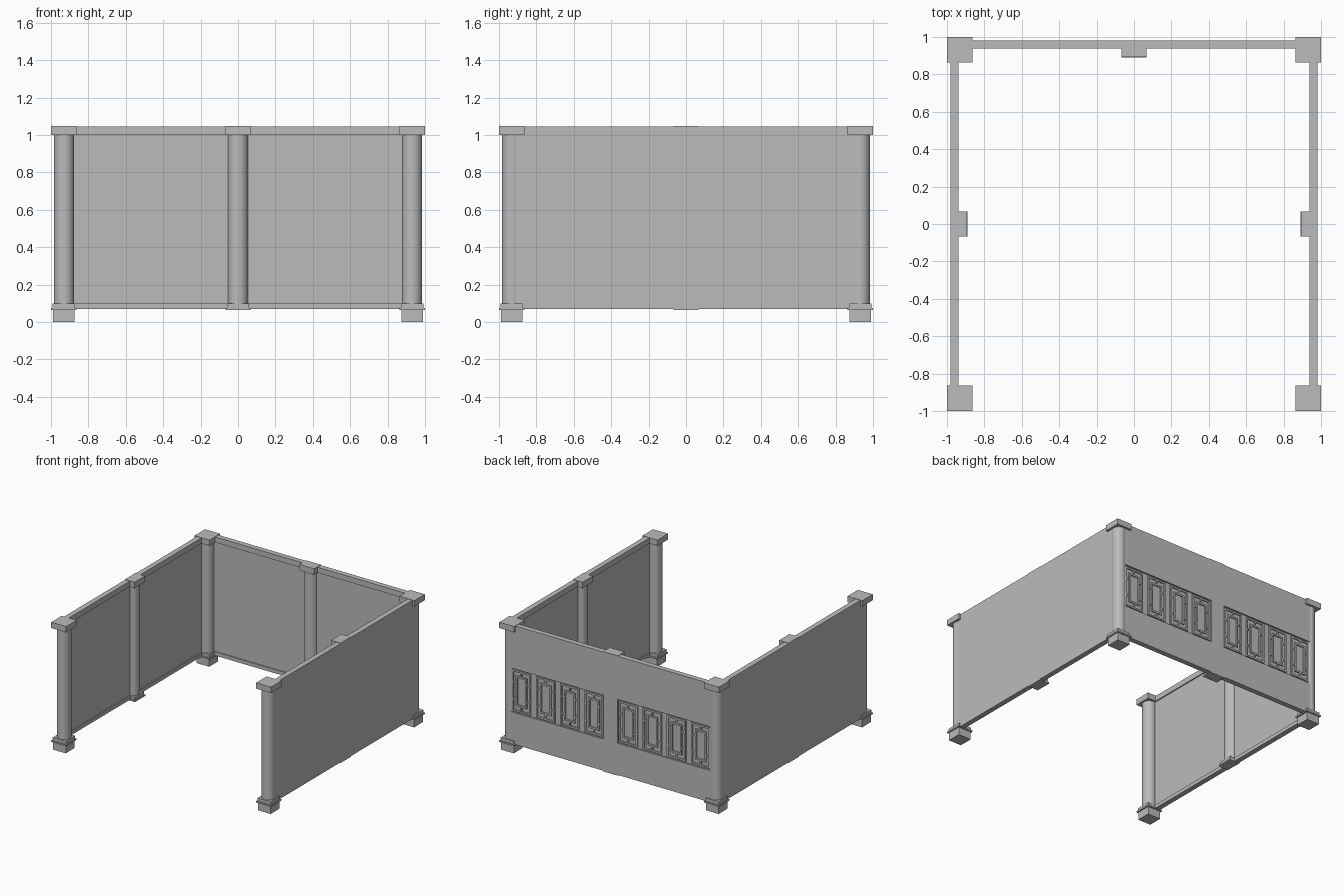
import bpy, bmesh, math
from mathutils import Matrix, Vector

cube = bpy.data.objects.get("Cube")
if cube:
    bpy.data.objects.remove(cube, do_unlink=True)

stone = bpy.data.materials.new("grey_stone")
stone.use_nodes = True
COLOUR = (0.5, 0.5, 0.5, 1)
stone.diffuse_color = COLOUR
stone.node_tree.nodes["Principled BSDF"].inputs["Base Color"].default_value = COLOUR


def add_box(bm, x0, x1, y0, y1, z0, z1):
    size = Vector((x1 - x0, y1 - y0, z1 - z0))
    centre = Vector((x0 + x1, y0 + y1, z0 + z1)) / 2
    bmesh.ops.create_cube(bm, size=1, matrix=Matrix.Translation(centre) @ Matrix.Diagonal(size.to_4d()))


def add_prism(bm, points, z0, z1):
    face = bm.faces.new([bm.verts.new((x, y, z0)) for x, y in points])
    top = bmesh.ops.extrude_face_region(bm, geom=[face])["geom"]
    bmesh.ops.translate(bm, vec=(0, 0, z1 - z0), verts=[v for v in top if isinstance(v, bmesh.types.BMVert)])


def arc(cx, cy, r, start, end, n):
    return [(cx + r * math.cos(start + (end - start) * i / n),
             cy + r * math.sin(start + (end - start) * i / n)) for i in range(n + 1)]


def finish(name, bm, turn=0, smooth=False):
    bmesh.ops.recalc_face_normals(bm, faces=bm.faces[:])
    bmesh.ops.rotate(bm, verts=bm.verts[:], matrix=Matrix.Rotation(turn, 3, "Z"))
    mesh = bpy.data.meshes.new(name)
    bm.to_mesh(mesh)
    bm.free()
    mesh.materials.append(stone)
    ob = bpy.data.objects.new(name, mesh)
    bpy.context.collection.objects.link(ob)
    bpy.ops.object.select_all(action="DESELECT")
    ob.select_set(True)
    bpy.context.view_layer.objects.active = ob
    if smooth:
        bpy.ops.object.shade_smooth_by_angle(angle=math.radians(35))
    return ob


OUT, IN, RAIL = 0.98, 0.946, 0.937
BOTTOM, TOP = 0.07, 1.045
POST = 0.93

# Walls with inner rails and half-round middle pilasters
for side, turn in (("back", 0), ("left", -math.pi / 2), ("right", math.pi / 2)):
    bm = bmesh.new()
    add_box(bm, -POST, POST, IN, OUT, BOTTOM, TOP)
    wall = finish(side + "_wall", bm, turn)

    if side == "back":
        # Two shallow recesses on the outer face
        bm = bmesh.new()
        for s in (-1, 1):
            add_box(bm, *sorted((s * 0.062, s * 0.908)), OUT - 0.012, 1.1, 0.33, 0.69)
        cutter = finish("recess_cutter", bm)
        cutter.hide_render = True
        cut = wall.modifiers.new("recess", "BOOLEAN")
        cut.operation, cut.object, cut.solver = "DIFFERENCE", cutter, "EXACT"
        bpy.context.view_layer.objects.active = wall
        bpy.ops.object.modifier_apply(modifier="recess")
        bpy.data.objects.remove(cutter, do_unlink=True)

    for name, z0, z1 in (("bottom", BOTTOM, 0.1), ("top", 1.0, TOP)):
        bm = bmesh.new()
        add_box(bm, -POST, POST, RAIL, IN, z0, z1)
        finish(f"{side}_{name}_rail", bm, turn)

    bm = bmesh.new()
    add_prism(bm, arc(0, 0.955, 0.054, math.pi, 2 * math.pi, 20), 0.09, 1.01)
    finish(side + "_pilaster", bm, turn, smooth=True)
    bm = bmesh.new()
    add_box(bm, -0.067, 0.067, 0.893, OUT, 1.0, TOP + 0.004)
    finish(side + "_pilaster_cap", bm, turn)
    bm = bmesh.new()
    add_box(bm, -0.067, 0.067, 0.89, OUT, 0.064, 0.076)
    add_box(bm, -0.06, 0.06, 0.897, 0.96, 0.076, 0.1)
    finish(side + "_pilaster_base", bm, turn)

# Corner columns with caps, mouldings and feet
for sx, sname in ((-1, "right"), (1, "left")):
    for sy, fname in ((-1, "front"), (1, "back")):
        label = f"{fname}_{sname}"
        cx, cy = sx * POST, sy * POST
        bm = bmesh.new()
        add_prism(bm, arc(cx, cy, 0.054, 0, 2 * math.pi, 32)[:-1], 0.09, 1.01)
        finish(label + "_column", bm, smooth=True)
        parts = (("cap", 0.068, 1.0, TOP + 0.003), ("torus_block", 0.06, 0.076, 0.1),
                 ("base_plate", 0.068, 0.064, 0.076), ("foot", 0.058, 0, 0.064))
        for part, h, z0, z1 in parts:
            bm = bmesh.new()
            px, py = sx * (0.999 - 0.068), sy * (0.999 - 0.068)
            add_box(bm, px - h, px + h, py - h, py + h, z0, z1)
            finish(f"{label}_{part}", bm)

# Lattice windows set into the back recesses
MID, Y0, Y1 = 0.51, OUT - 0.015, OUT - 0.003


def add_frame(bm, cx, w, h, bar):
    for s in (-1, 1):
        add_box(bm, *sorted((cx + s * w, cx + s * (w - bar))), Y0, Y1, MID - h, MID + h)
        add_box(bm, cx - w + bar, cx + w - bar, Y0, Y1, *sorted((MID + s * h, MID + s * (h - bar))))


for s, group in ((-1, "right"), (1, "left")):
    for i in range(4):
        cx = s * (0.155 + i * 0.22)
        bm = bmesh.new()
        add_frame(bm, cx, 0.086, 0.17, 0.014)
        add_frame(bm, cx, 0.05, 0.125, 0.014)
        # Short ties between the outer and inner frames
        for a in (-1, 1):
            for b in (-1, 1):
                add_box(bm, *sorted((cx + a * 0.05, cx + a * 0.072)), Y0, Y1,
                        MID + b * 0.07 - 0.006, MID + b * 0.07 + 0.006)
            add_box(bm, cx - 0.006, cx + 0.006, Y0, Y1, *sorted((MID + a * 0.125, MID + a * 0.156)))
        finish(f"{group}_lattice_{i + 1}", bm)
